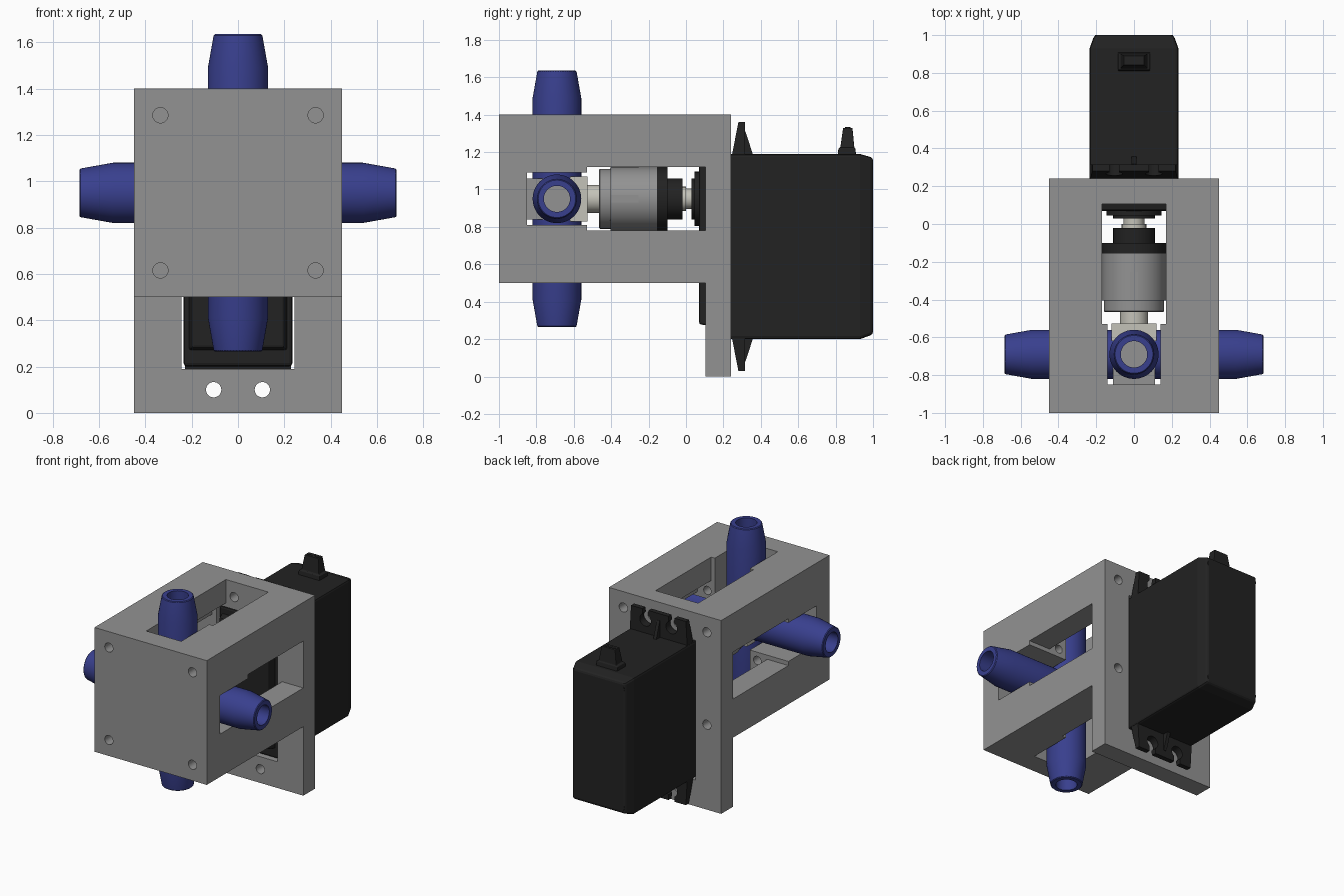
import bpy, bmesh, math
from mathutils import Vector

if "Cube" in bpy.data.objects:
    bpy.data.objects.remove(bpy.data.objects["Cube"])


def material(name, colour):
    m = bpy.data.materials.new(name)
    m.use_nodes = True
    m.diffuse_color = (*colour, 1)
    m.node_tree.nodes["Principled BSDF"].inputs["Base Color"].default_value = (*colour, 1)
    return m


GREY = material("housing grey", (0.29, 0.29, 0.29))
BLUE = material("fitting blue", (0.04, 0.05, 0.27))
BLACK = material("servo black", (0.016, 0.016, 0.016))
METAL = material("pale metal", (0.55, 0.54, 0.48))
AXIS_Z = 0.95      # height of the drive axis
PORT_Y = -0.69     # depth of the port cross


def finish(bm, name, mat):
    bmesh.ops.recalc_face_normals(bm, faces=bm.faces)
    mesh = bpy.data.meshes.new(name)
    bm.to_mesh(mesh)
    bm.free()
    ob = bpy.data.objects.new(name, mesh)
    bpy.context.collection.objects.link(ob)
    if mat:
        mesh.materials.append(mat)
    return ob


def activate(ob):
    bpy.ops.object.select_all(action="DESELECT")
    ob.select_set(True)
    bpy.context.view_layer.objects.active = ob


def skin(bm, rings, closed=False):
    n = len(rings[0])
    pairs = list(zip(rings, rings[1:]))
    if closed:
        pairs.append((rings[-1], rings[0]))
    for a, b in pairs:
        for i in range(n):
            j = (i + 1) % n
            bm.faces.new((a[i], a[j], b[j], b[i]))
    if not closed:
        bm.faces.new(rings[0])
        bm.faces.new(rings[-1])


def loft(name, mat, sections, along="Y"):
    """Rectangles (position, x0, x1, v0, v1) joined along Y or Z."""
    bm = bmesh.new()
    rings = []
    for p, x0, x1, v0, v1 in sections:
        corners = ((x0, v0), (x1, v0), (x1, v1), (x0, v1))
        rings.append([bm.verts.new((x, p, v) if along == "Y" else (x, v, p)) for x, v in corners])
    skin(bm, rings)
    return finish(bm, name, mat)


def box(name, mat, x0, x1, y0, y1, z0, z1):
    return loft(name, mat, [(y0, x0, x1, z0, z1), (y1, x0, x1, z0, z1)])


def lathe(name, mat, profile, axis=(0, 1, 0), centre=(0, 0, AXIS_Z), closed=False, seg=48):
    """Profile of (distance, radius) turned about an axis."""
    bm = bmesh.new()
    q = Vector(axis).to_track_quat("Z", "Y")
    rings = []
    for d, r in profile:
        ring = []
        for i in range(seg):
            a = math.tau * i / seg
            ring.append(bm.verts.new(Vector(centre) + q @ Vector((r * math.cos(a), r * math.sin(a), d))))
        rings.append(ring)
    skin(bm, rings, closed)
    ob = finish(bm, name, mat)
    if mat:
        activate(ob)
        bpy.ops.object.shade_smooth_by_angle(angle=math.radians(30))
    return ob


def drill(x, z, y0, y1, r=0.033):
    return lathe("drill", None, [(y0, r), (y1, r)], centre=(x, 0, z), seg=32)


def boolean(ob, cutters, operation="DIFFERENCE"):
    activate(ob)
    for c in cutters:
        m = ob.modifiers.new("cut", "BOOLEAN")
        m.operation, m.solver, m.object = operation, "EXACT", c
        bpy.ops.object.modifier_apply(modifier=m.name)
        bpy.data.objects.remove(c)


def bevel(ob, width):
    m = ob.modifiers.new("bevel", "BEVEL")
    m.width, m.segments = width, 2


# Housing: block plus tall mounting plate
housing = box("housing", GREY, -0.45, 0.45, -1, 0.24, 0.5, 1.4)
plate = box("plate", GREY, -0.45, 0.45, 0.105, 0.24, 0, 0.6)
boolean(housing, [plate], "UNION")

# Inner cavity and servo opening
boolean(housing, [box("cavity", None, -0.28, 0.28, -0.53, 0.105, AXIS_Z - 0.28, AXIS_Z + 0.28),
                  box("opening", None, -0.245, 0.245, 0.08, 0.3, 0.19, 1.2)])

# Windows on four sides, each with a narrower slot around its port
for s in (-1, 1):
    for half, y0, y1, depth in ((0.17, -0.53, 0.105, 0.2), (0.14, -0.85, -0.52, 0.11)):
        lo, hi = sorted((s * depth, s * 1.2))
        boolean(housing, [
            box("side_window", None, lo, hi, y0, y1, AXIS_Z - half, AXIS_Z + half),
            box("cap_window", None, -half, half, y0, y1, AXIS_Z + lo, AXIS_Z + hi)])

# Screw holes
for s in (-1, 1):
    for t in (-1, 1):
        boolean(housing, [
            drill(s * 0.335, AXIS_Z + t * 0.335, -1.1, -0.8),
            drill(s * 0.335, AXIS_Z + t * 0.335, 0.0, 0.3),
            drill(s * 0.2, AXIS_Z + t * 0.2, -0.7, -0.5, 0.03)])
    for z in (0.1, 1.29):
        boolean(housing, [drill(s * 0.105, z, 0.05, 0.3)])

# Four hollow port fittings
for name, axis in (("left", (1, 0, 0)), ("right", (-1, 0, 0)), ("top", (0, 0, 1)), ("bottom", (0, 0, -1))):
    lathe(name + "_port", BLUE,
          [(0.1, 0.07), (0.1, 0.13), (0.54, 0.13), (0.68, 0.105), (0.685, 0.1), (0.685, 0.07)],
          axis, (0, PORT_Y, AXIS_Z), closed=True)

# Valve core and drive train
box("valve_core", METAL, -0.12, 0.12, -0.62, -0.526, AXIS_Z - 0.12, AXIS_Z + 0.12)
lathe("valve_stem", METAL, [(-0.53, 0.075), (-0.45, 0.075)])
lathe("coupling", GREY, [(-0.465, 0.155), (-0.46, 0.16), (-0.405, 0.16), (-0.405, 0.17), (-0.155, 0.17)])
for s in (-1, 1):
    box("coupling_key", GREY, s * 0.17 - 0.004, s * 0.17 + 0.004, -0.4, -0.255, AXIS_Z - 0.02, AXIS_Z + 0.02)
    box("coupling_key", GREY, -0.02, 0.02, -0.4, -0.255, AXIS_Z + s * 0.17 - 0.004, AXIS_Z + s * 0.17 + 0.004)
lathe("coupling_cap", BLACK, [(-0.155, 0.17), (-0.1, 0.17), (-0.1, 0.11), (-0.02, 0.11)])
lathe("spline", METAL, [(-0.03, 0.065), (0.0, 0.065), (0.0, 0.055), (0.06, 0.055)], seg=24)
lathe("output_disc", BLACK,
      [(0.03, 0.11), (0.045, 0.11), (0.045, 0.145), (0.07, 0.145), (0.07, 0.17), (0.11, 0.17)])

# Servo case with tapered rear and smaller front cover
case = loft("servo_case", BLACK, [(0.12, -0.235, 0.235, 0.2, 1.19), (0.93, -0.235, 0.235, 0.2, 1.19),
                                  (1, -0.21, 0.21, 0.225, 1.17)])
bevel(case, 0.015)
cover = loft("servo_cover", BLACK, [(0.07, -0.2, 0.2, 0.28, 1.13), (0.13, -0.215, 0.215, 0.27, 1.14)])
bevel(cover, 0.01)
for s in (-1, 1):
    for z in (0.265, 1.125):
        lathe("case_screw", BLACK, [(0.98, 0.026), (1.0, 0.026)], centre=(s * 0.18, 0, z), seg=24)

# Mounting ears with open screw slots and a centre rib
for s, root in ((1, 1.18), (-1, 0.21)):
    tip = root + s * 0.18
    ear = loft("mounting_ear", BLACK, [(root, -0.23, 0.23, 0.245, 0.315),
                                       (tip, -0.22, 0.22, 0.28, 0.315)], "Z")
    hole_z = root + s * 0.105
    z0, z1 = sorted((hole_z, tip + s * 0.1))
    for x in (-0.105, 0.105):
        boolean(ear, [drill(x, hole_z, 0.2, 0.4, 0.045),
                      box("slot", None, x - 0.025, x + 0.025, 0.2, 0.4, z0, z1)])
    loft("ear_rib", BLACK, [(root, -0.012, 0.012, 0.3, 0.36), (tip - s * 0.05, -0.012, 0.012, 0.3, 0.318)], "Z")

# Cable strain relief
relief = loft("cable_relief", BLACK, [(1.18, -0.085, 0.085, 0.81, 0.91), (1.22, -0.085, 0.085, 0.815, 0.905),
                                      (1.225, -0.07, 0.07, 0.825, 0.9), (1.33, -0.055, 0.055, 0.84, 0.89)], "Z")
bevel(relief, 0.006)
for x in (-0.032, 0, 0.032):
    lathe("cable_socket", BLACK, [(1.32, 0.014), (1.333, 0.014)], (0, 0, 1), (x, 0.865, 0), seg=16)
